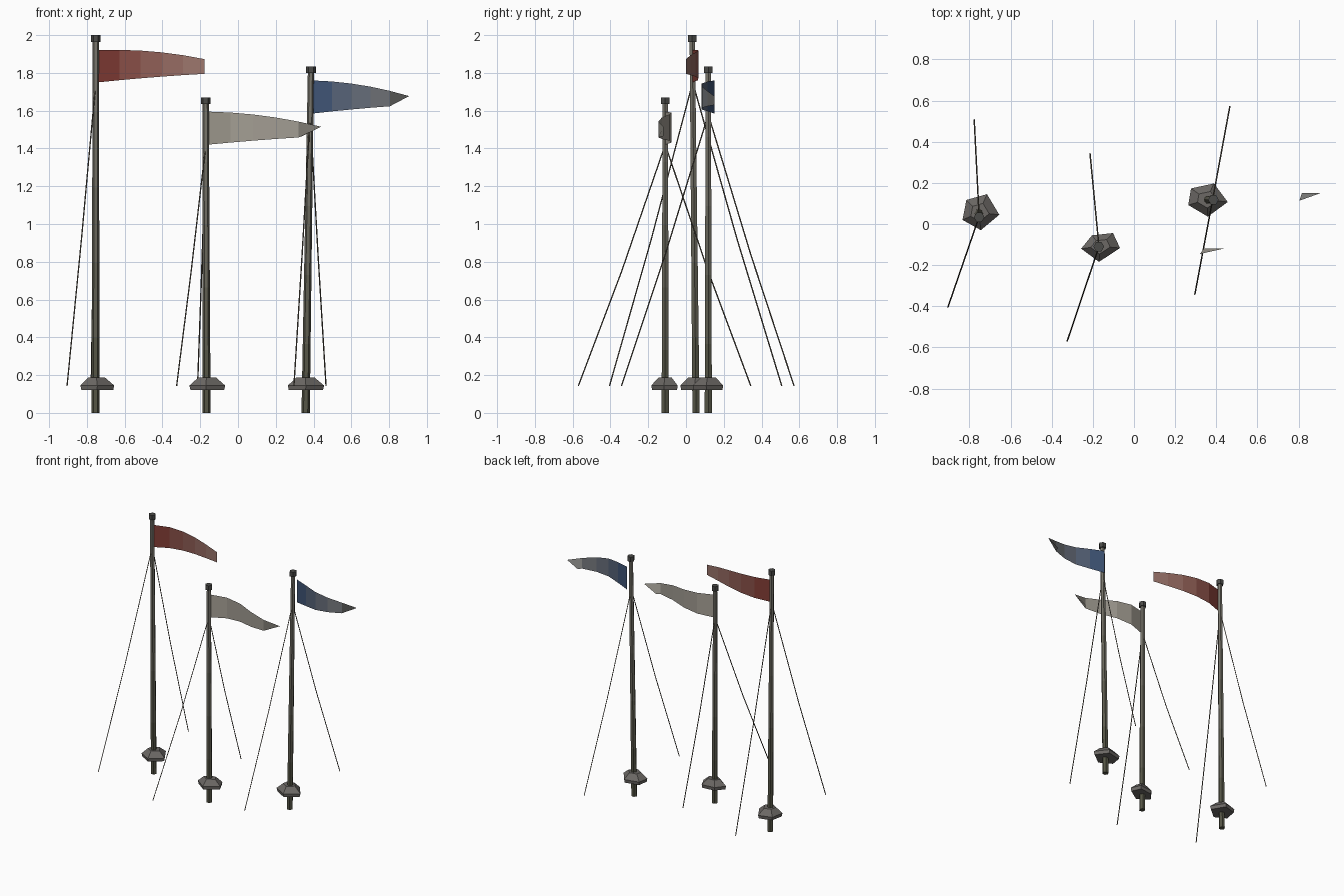
import bpy
from math import cos, sin, pi
from mathutils import Vector

if "Cube" in bpy.data.objects:
    bpy.data.objects.remove(bpy.data.objects["Cube"])


def material(name, rgb):
    m = bpy.data.materials.new(name)
    m.diffuse_color = (*rgb, 1)
    m.use_nodes = True
    m.node_tree.nodes["Principled BSDF"].inputs["Base Color"].default_value = m.diffuse_color
    return m


def fade(name, a, b, n):
    """n materials blending from colour a to colour b"""
    a, b = Vector(a), Vector(b)
    return [material(f"{name}_{i}", a.lerp(b, i / (n - 1))) for i in range(n)]


def build(name, verts, faces, mats, slots=None):
    me = bpy.data.meshes.new(name)
    me.from_pydata(verts, [], faces)
    for m in mats:
        me.materials.append(m)
    for i, s in enumerate(slots or []):
        me.polygons[i].material_index = s
    me.update()
    ob = bpy.data.objects.new(name, me)
    bpy.context.collection.objects.link(ob)
    return ob


def loft(name, rings, mats):
    """skin closed rings (counter-clockwise, bottom to top), one material per band"""
    n = len(rings[0])
    verts = [v for r in rings for v in r]
    faces, slots = [], []
    for k in range(len(rings) - 1):
        for i in range(n):
            j = (i + 1) % n
            faces.append((k * n + i, k * n + j, (k + 1) * n + j, (k + 1) * n + i))
            slots.append(min(k, len(mats) - 1))
    faces.append(tuple(reversed(range(n))))
    faces.append(tuple(range(len(verts) - n, len(verts))))
    slots += [0, len(mats) - 1]
    return build(name, verts, faces, mats, slots)


def ring(c, r, n=6):
    return [(c[0] + r * cos(2 * pi * i / n), c[1] + r * sin(2 * pi * i / n), c[2])
            for i in range(n)]


def rope(name, points, mat):
    cu = bpy.data.curves.new(name, 'CURVE')
    cu.dimensions = '3D'
    cu.bevel_depth = 0.0035
    cu.bevel_resolution = 0
    cu.use_fill_caps = True
    sp = cu.splines.new('POLY')
    sp.points.add(len(points) - 1)
    for p, co in zip(sp.points, points):
        p.co = (*co, 1)
    cu.materials.append(mat)
    ob = bpy.data.objects.new(name, cu)
    bpy.context.collection.objects.link(ob)


wood = fade("weathered_wood", (0.09, 0.09, 0.06), (0.19, 0.18, 0.15), 5)
cap_mat = material("cap_dark", (0.07, 0.07, 0.065))
stone_mat = material("stone", (0.15, 0.14, 0.13))
rope_mat = material("rope", (0.14, 0.12, 0.09))
red = fade("red_cloth", (0.22, 0.045, 0.035), (0.33, 0.18, 0.15), 5)
pale = fade("pale_cloth", (0.38, 0.35, 0.30), (0.34, 0.32, 0.28), 5)
blue = fade("blue_cloth", (0.05, 0.09, 0.18), (0.22, 0.22, 0.21), 5)

# Each mast: foot, head, rope height, rope ends, stone outline, and pennant data
masts = [
    dict(name="left", foot=(-.754, .053, 0), head=(-.753, .033, 2.0), tie=1.75,
         ends=[(-.777, .507), (-.905, -.405)],
         stone=[(-.655, .045), (-.715, .145), (-.815, .117), (-.834, .02), (-.745, -.03)],
         cloth=red, x=(-.74, -.178), z=(1.75, 1.92, 1.795, 1.873), notch=0,
         wave=(0, .03, .032, .017, -.008, -.033)),
    dict(name="middle", foot=(-.167, -.11, 0), head=(-.171, -.11, 1.67), tie=1.42,
         ends=[(-.214, .343), (-.325, -.57)],
         stone=[(-.068, -.117), (-.102, -.044), (-.204, -.055), (-.257, -.12), (-.17, -.184)],
         cloth=pale, x=(-.16, .44), z=(1.42, 1.595, 1.465, 1.515), notch=.1,
         wave=(0, .033, .022, -.018, -.036, -.009)),
    dict(name="right", foot=(.358, .118, 0), head=(.386, .118, 1.835), tie=1.58,
         ends=[(.466, .572), (.296, -.342)],
         stone=[(.456, .107), (.388, .197), (.277, .173), (.264, .092), (.359, .036)],
         cloth=blue, x=(.395, .906), z=(1.585, 1.76, 1.63, 1.677), notch=.09,
         wave=(.032, -.003, -.035, -.033, -.005, .032)),
]

for m in masts:
    nm, foot, head = m["name"], Vector(m["foot"]), Vector(m["head"])

    # Tapered leaning pole and its cap
    body = head - Vector((0, 0, .01))
    loft(nm + "_pole", [ring(foot.lerp(body, i / 5), .022 - .006 * i / 5) for i in range(6)], wood)
    loft(nm + "_pole_cap", [ring(head - Vector((0, 0, .036)), .026), ring(head, .026)], [cap_mat])

    # Faceted stone collar, its top drawn in around the pole
    c = sum((Vector(p) for p in m["stone"]), Vector((0, 0))) / 5
    top = c.lerp(foot.xy, .6)
    loft(nm + "_stone",
         [[(*mid.lerp(Vector(p), s), z) for p in m["stone"]]
          for mid, z, s in ((c, .12, .94), (c, .145, 1), (top, .187, .5))], [stone_mat])

    # Sagging guy ropes
    tie = foot.lerp(head, m["tie"] / head.z)
    for side, e in zip(("back", "front"), m["ends"]):
        end = Vector((*e, .143))
        knee = tie.lerp(end, .5) - Vector((0, 0, .03))
        rope(f"{nm}_{side}_rope", [tie, knee, end], rope_mat)

    # Waving pennant, arched a little along the top, with a torn lower tip if notched
    x0, x1 = m["x"]
    lo0, hi0, lo1, hi1 = m["z"]
    verts = []
    for i, w in enumerate(m["wave"]):
        t = i / 5
        x, y = x0 + (x1 - x0) * t, head.y + w
        arch = .07 * t * (1 - t)
        back = m["notch"] if i == 5 else 0
        verts += [(x - back, y, lo0 + (lo1 - lo0) * t + arch * .2),
                  (x, y, hi0 + (hi1 - hi0) * t + arch)]
    faces = [(2 * i, 2 * i + 2, 2 * i + 3, 2 * i + 1) for i in range(5)]
    build(nm + "_pennant", verts, faces, m["cloth"], range(5))
